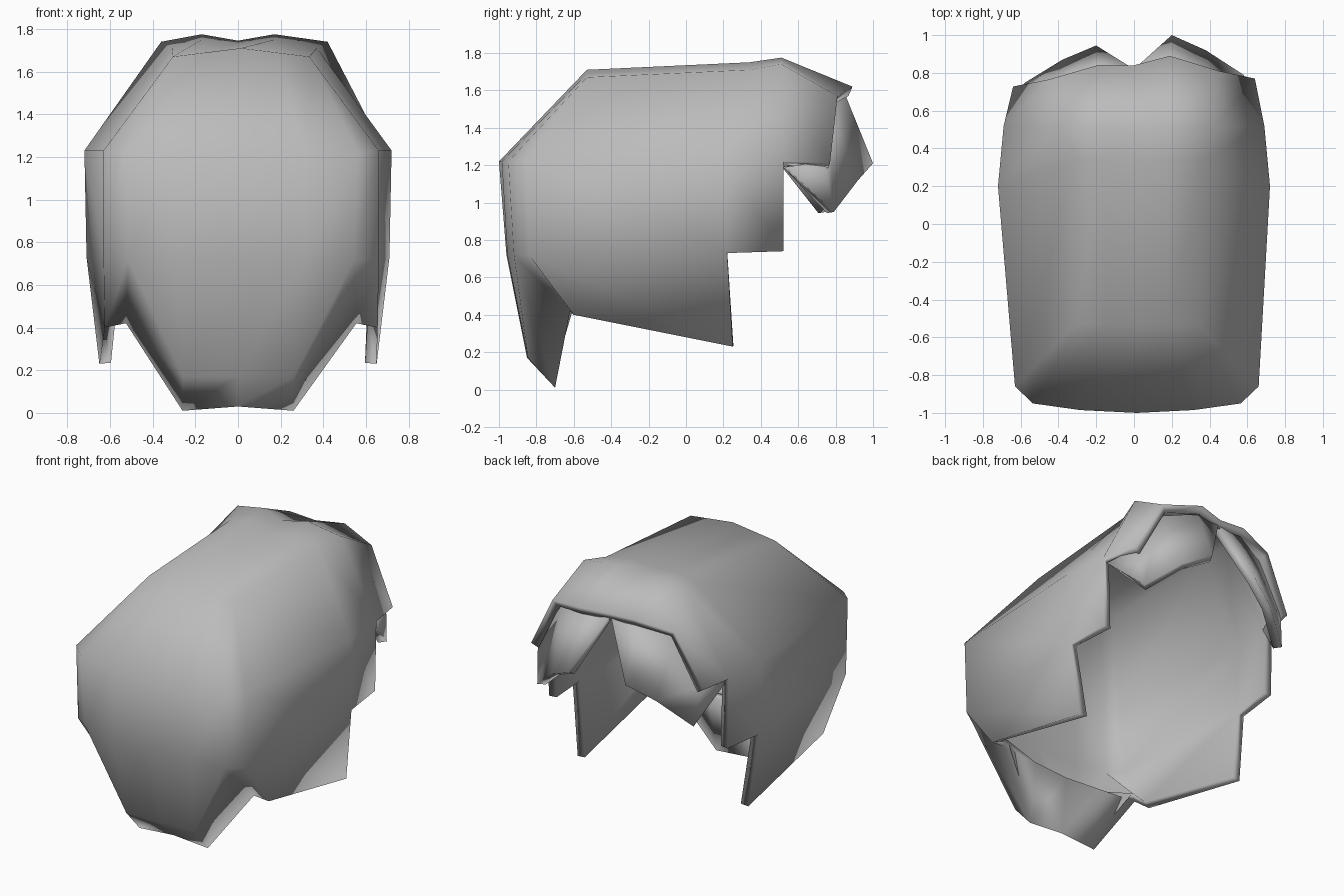
import bpy
import bmesh
import math
from mathutils import Vector

default_cube = bpy.data.objects.get("Cube")
if default_cube:
    bpy.data.objects.remove(default_cube, do_unlink=True)

# Single flat colour for all the hair
grey = bpy.data.materials.new("mid grey")
grey.use_nodes = True
tone = (0.5, 0.5, 0.5, 1.0)
grey.diffuse_color = tone
grey.node_tree.nodes["Principled BSDF"].inputs["Base Color"].default_value = tone

# Rows of the right half, each running from the parting outward and down
crown_back = [(0, -.53, 1.71), (.16, -.53, 1.69), (.32, -.53, 1.67),
              (.645, -.86, 1.23), (.645, -.84, .72), (.64, -.6, .4)]
crown_mid = [(0, .33, 1.73), (.17, .34, 1.75), (.37, .34, 1.71),
             (.72, .2, 1.23), (.71, .22, .73), (.65, .25, .23)]
crown_front = [(0, .48, 1.745), (.17, .51, 1.775), (.42, .51, 1.74),
               (.69, .52, 1.22), (.68, .52, .74)]
crown_rim = [(0, .84, 1.61), (.19, .89, 1.62), (.45, .81, 1.57), (.64, .77, 1.21)]
back_upper = [(0, -1, 1.22), (.3, -.985, 1.22), (.55, -.95, 1.22)]
back_lower = [(0, -.96, .72), (.3, -.955, .72), (.53, -.92, .72)]
nape = [(0, -.85, .17), (.26, -.845, .17)]
nape_tips = [(0, -.7, .03), (.26, -.7, .01)]
nape_hem = [(0, -.64, .4), (.26, -.63, .41)]
nape_corner = (.54, -.62, .42)
lock_roots = [(0, .82, 1.59), (.19, .85, 1.58), (.42, .76, 1.52), (.61, .74, 1.22)]
lock_tips = [(.2, 1, 1.21), (.38, .92, 1.12), (.58, .79, .95)]
lock_end = (.67, .53, 1.19)


def strips(first, second):
    """Quads between two neighbouring rows of points."""
    count = min(len(first), len(second)) - 1
    return [(first[i], second[i], second[i + 1], first[i + 1]) for i in range(count)]


def shell_faces():
    # Crown and sides
    faces = strips(crown_back, crown_mid)
    faces += strips(crown_mid, crown_front)
    faces += strips(crown_front, crown_rim)
    # Back of the head
    faces += strips(back_upper, crown_back)
    faces.append((back_upper[2], crown_back[2], crown_back[3]))
    faces += strips(back_lower + [crown_back[4]], back_upper + [crown_back[3]])
    # Nape, folded up on the inside as a hem
    faces += strips(nape, back_lower)
    faces += strips(nape_tips, nape)
    faces += strips(nape_hem, nape_tips)
    faces.append((nape_hem[1], nape_tips[1], nape_corner))
    faces.append((nape_tips[1], nape[1], back_lower[2], nape_corner))
    faces.append((nape[1], back_lower[1], back_lower[2]))
    faces.append((nape_corner, back_lower[2], crown_back[4], crown_back[5]))
    return faces


def fringe_faces():
    # One lock per side, tucked under the crown rim
    faces = [(lock_roots[0], lock_tips[0], lock_roots[1])]
    faces += strips(lock_roots[1:], lock_tips)
    faces.append((lock_roots[3], lock_tips[2], lock_end))
    return faces


def place(point, side):
    """Mirror a point, with the slight unevenness between the two sides."""
    x, y, z = point
    if side < 0 and x > 0 and y > .55:
        y *= .945
    if side < 0 and z > 1.65 and x > .3 and y > 0:
        x -= .06
    lean = .015 if y < -.5 and z > .3 else 0
    return Vector((x * side + lean, y, z))


def make_sheet(name, faces, thickness):
    """Build both halves and thicken them inward."""
    bm = bmesh.new()
    for side in (1, -1):
        for corners in faces:
            ring = [bm.verts.new(place(p, side)) for p in corners]
            bm.faces.new(ring if side > 0 else ring[::-1])
    bmesh.ops.remove_doubles(bm, verts=bm.verts, dist=.001)
    bmesh.ops.recalc_face_normals(bm, faces=bm.faces)
    middle = Vector((0, 0, 1))
    if sum(f.normal.dot(f.calc_center_median() - middle) for f in bm.faces) < 0:
        bmesh.ops.reverse_faces(bm, faces=bm.faces)
    mesh = bpy.data.meshes.new(name)
    bm.to_mesh(mesh)
    bm.free()
    mesh.materials.append(grey)
    sheet = bpy.data.objects.new(name, mesh)
    bpy.context.collection.objects.link(sheet)
    shell = sheet.modifiers.new("thickness", 'SOLIDIFY')
    shell.thickness = thickness
    shell.offset = -1
    bpy.ops.object.select_all(action='DESELECT')
    bpy.context.view_layer.objects.active = sheet
    sheet.select_set(True)
    bpy.ops.object.modifier_apply(modifier=shell.name)
    bpy.ops.object.shade_smooth_by_angle(angle=math.radians(120))


make_sheet("hair_shell", shell_faces(), .055)
make_sheet("fringe", fringe_faces(), .055)
